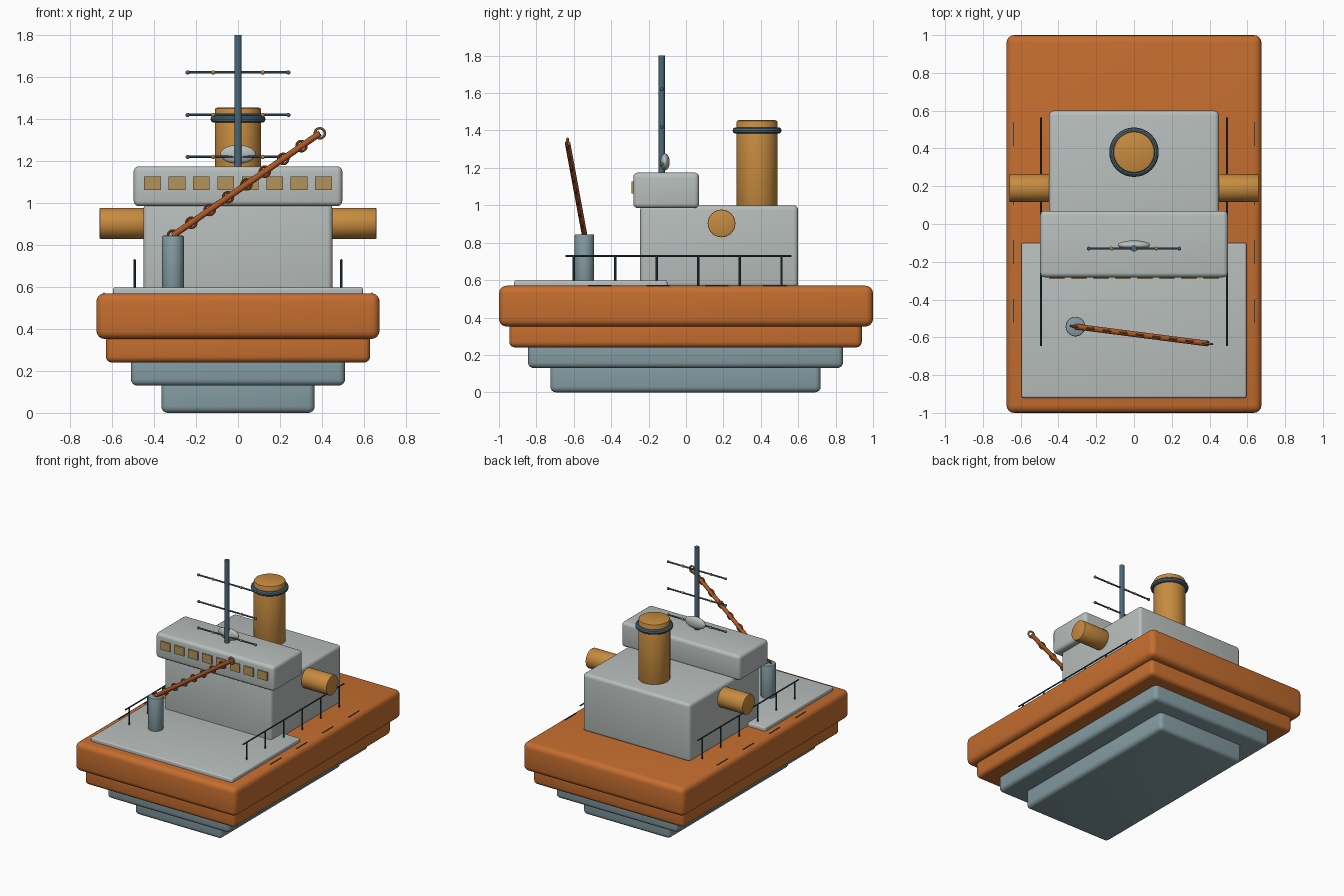
import bpy
from math import radians, pi
from mathutils import Vector

cube = bpy.data.objects.get("Cube")
if cube:
    bpy.data.objects.remove(cube, do_unlink=True)


def paint(name, r, g, b):
    m = bpy.data.materials.new(name)
    m.use_nodes = True
    m.diffuse_color = (r, g, b, 1)
    m.node_tree.nodes["Principled BSDF"].inputs["Base Color"].default_value = (r, g, b, 1)
    return m


ORANGE = paint("hull orange", 0.56, 0.155, 0.028)
SLATE = paint("slate grey", 0.23, 0.33, 0.36)
GREY = paint("pale grey", 0.48, 0.52, 0.51)
GOLD = paint("gold", 0.57, 0.26, 0.05)
STEEL = paint("steel blue", 0.07, 0.14, 0.19)
DARK = paint("dark rail", 0.025, 0.06, 0.08)
RUST = paint("boom rust", 0.42, 0.10, 0.02)
TAN = paint("window tan", 0.45, 0.29, 0.10)


def finish(name, mat, bevel=0, segments=4):
    o = bpy.context.object
    o.name = name
    o.data.materials.append(mat)
    if bevel:
        b = o.modifiers.new("Rounded edges", "BEVEL")
        b.width, b.segments = bevel, segments
        b.limit_method = "ANGLE"
        b.angle_limit = radians(40)
        bpy.ops.object.modifier_apply(modifier=b.name)
    bpy.ops.object.shade_smooth_by_angle(angle=radians(35))
    return o


def box(name, mat, x, y, z, bevel=0):
    """Box from (min, max) pairs along each axis."""
    bpy.ops.mesh.primitive_cube_add(size=1, location=[sum(p) / 2 for p in (x, y, z)])
    bpy.context.object.scale = [p[1] - p[0] for p in (x, y, z)]
    bpy.ops.object.transform_apply(location=False, rotation=False, scale=True)
    return finish(name, mat, bevel)


def rod(name, mat, a, b, r, sides=32, bevel=0):
    a, b = Vector(a), Vector(b)
    turn = (b - a).to_track_quat("Z", "Y").to_euler()
    bpy.ops.mesh.primitive_cylinder_add(vertices=sides, radius=r, depth=(b - a).length,
                                        location=(a + b) / 2, rotation=turn)
    return finish(name, mat, bevel, 2)


def ring(name, mat, at, major, minor, turn=(0, 0, 0)):
    bpy.ops.mesh.primitive_torus_add(major_radius=major, minor_radius=minor, major_segments=32,
                                     minor_segments=10, location=at, rotation=turn)
    return finish(name, mat)


def ball(name, mat, at, size):
    bpy.ops.mesh.primitive_uv_sphere_add(segments=24, ring_count=12, radius=1, location=at)
    bpy.context.object.scale = size
    return finish(name, mat)


# Stepped hull
box("keel", SLATE, (-.365, .365), (-.725, .72), (0, .18), .03)
box("lower_hull", SLATE, (-.51, .51), (-.845, .84), (.13, .29), .03)
box("middle_hull", ORANGE, (-.63, .63), (-.945, .94), (.24, .40), .03)
box("upper_hull", ORANGE, (-.675, .675), (-1, 1), (.352, .57), .04)

# Deck and superstructure
box("fore_deck", GREY, (-.595, .595), (-.92, -.10), (.55, .598), .01)
box("cabin", GREY, (-.45, .45), (-.245, .60), (.56, 1.0), .025)
box("bridge", GREY, (-.497, .497), (-.282, .07), (.985, 1.175), .025)
for i in range(8):
    x = (i - 3.5) * .1165
    box("bridge_window", TAN, (x - .04, x + .04), (-.291, -.281), (1.062, 1.126))

# Funnel
rod("funnel", GOLD, (0, .38, .99), (0, .38, 1.455), .11, 48, .012)
ring("funnel_band", STEEL, (0, .38, 1.40), .113, .018)

# Mast with crossbars and radar dish
rod("mast", STEEL, (0, -.13, 1.16), (0, -.13, 1.8), .017, 16)
for z in (1.22, 1.42, 1.622):
    rod("crossbar", STEEL, (-.24, -.13, z), (.24, -.13, z), .006, 10)
    for x in (-.24, .24):
        ball("crossbar_end", STEEL, (x, -.13, z), (.01, .01, .01))
    for x in (-.118, .118):
        ball("crossbar_lamp", GOLD, (x, -.13, z), (.01, .01, .01))
ball("radar_dish", GREY, (0, -.112, 1.232), (.085, .025, .045))

# Crane at the bow
rod("crane_post", SLATE, (-.31, -.543, .58), (-.31, -.543, .845), .052, 32, .006)
foot, tip = Vector((-.31, -.543, .845)), Vector((.39, -.633, 1.332))
rod("crane_boom", RUST, foot, tip, .015, 12)
for i in range(9):
    big = i == 8
    ring("boom_ring", TAN if big else RUST, foot.lerp(tip, i / 8),
         .024, .006, (pi / 2, 0, radians(-7)))

# Side pieces, mirrored left and right
for side, s in (("left", 1), ("right", -1)):
    rod(side + "_drum", GOLD, (s * .43, .19, .903), (s * .66, .19, .903), .074, 32, .006)
    x = s * .493
    rod(side + "_rail", DARK, (x, -.645, .728), (x, .565, .728), .005, 8)
    for i in range(6):
        y = -.60 + i * .222
        rod(side + "_rail_post", DARK, (x, y, .56), (x, y, .728), .006, 8)
    for i in range(4):
        y = -.46 + i * .312
        box(side + "_deck_strip", DARK, (s * .638 - .003, s * .638 + .003),
            (y - .063, y + .063), (.56, .573))
